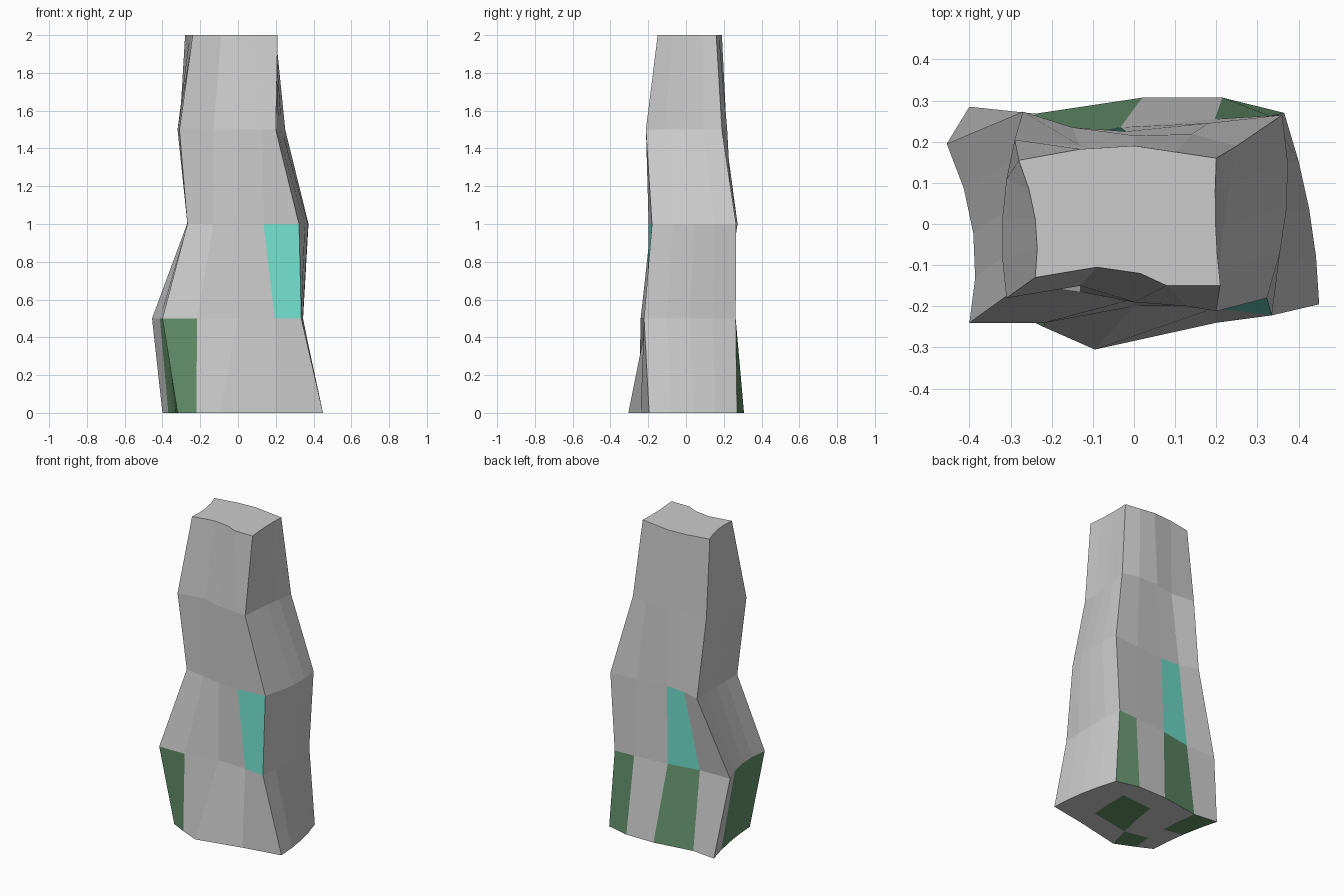
import bpy
import bmesh
from mathutils import Vector

if "Cube" in bpy.data.objects:
    bpy.data.objects.remove(bpy.data.objects["Cube"])

N = 4  # panels per side
# Each level: front edge (left to right), back edge (left to right), bow of left and right sides
LEVELS = [
    ([(-.32, -.20), (-.22, -.25), (-.095, -.305), (.20, -.24), (.45, -.195)],
     [(-.40, .285), (-.24, .268), (.02, .307), (.215, .307), (.365, .27)], .015, .018),
    ([(-.40, -.24), (-.217, -.24), (0, -.20), (.195, -.205), (.335, -.222)],
     [(-.455, .195), (-.24, .20), (-.033, .235), (.196, .255), (.33, .263)], .037, .012),
    ([(-.268, -.145), (-.13, -.165), (-.01, -.185), (.135, -.198), (.323, -.18)],
     [(-.27, .273), (-.15, .235), (-.02, .225), (.18, .245), (.36, .265)], .004, .03),
    ([(-.31, -.18), (-.13, -.15), (0, -.19), (.13, -.20), (.20, -.212)],
     [(-.29, .205), (-.13, .19), (0, .215), (.14, .218), (.25, .19)], -.02, -.008),
    ([(-.24, -.13), (-.09, -.105), (.015, -.12), (.08, -.15), (.21, -.15)],
     [(-.28, .155), (-.13, .182), (0, .19), (.10, .175), (.20, .16)], .02, -.007),
]


def material(name, rgb):
    m = bpy.data.materials.new(name)
    m.diffuse_color = (*rgb, 1)
    m.use_nodes = True
    m.node_tree.nodes["Principled BSDF"].inputs["Base Color"].default_value = m.diffuse_color
    return m


bm = bmesh.new()


def level_grid(front, back, bow_l, bow_r, z, filled):
    """Vertices keyed by (column, row); only the rim unless filled."""
    grid = {}
    for i in range(N + 1):
        for j in range(N + 1):
            if not filled and 0 < i < N and 0 < j < N:
                continue
            t, u = j / N, i / N
            p = Vector(front[i]).lerp(Vector(back[i]), t)
            p.x += 4 * t * (1 - t) * (bow_l * (1 - u) + bow_r * u)
            grid[i, j] = bm.verts.new((p.x, p.y, z))
    return grid


levels = [level_grid(*lv, k * .5, k in (0, 4)) for k, lv in enumerate(LEVELS)]

# Wall paths around the rim, one per side
SIDES = {
    "front": [(i, 0) for i in range(N + 1)],
    "right": [(N, j) for j in range(N + 1)],
    "back": [(i, N) for i in range(N + 1)],
    "left": [(0, j) for j in range(N + 1)],
}
GREEN, TEAL = 1, 2
WALL_PAINT = {("front", 0, 0): GREEN, ("back", 0, 1): GREEN, ("back", 0, 3): GREEN,
              ("left", 0, 0): GREEN, ("left", 0, 1): GREEN, ("left", 0, 2): GREEN,
              ("front", 1, 3): TEAL, ("back", 1, 1): TEAL}
BASE_PAINT = {(1, 0), (2, 1), (2, 2), (0, 2), (0, 3)}

# Side walls
for k in range(len(levels) - 1):
    lo, hi = levels[k], levels[k + 1]
    for side, path in SIDES.items():
        for n, (a, b) in enumerate(zip(path, path[1:])):
            f = bm.faces.new((lo[a], lo[b], hi[b], hi[a]))
            f.material_index = WALL_PAINT.get((side, k, n), 0)

# Base and top caps
for grid, painted in ((levels[0], BASE_PAINT), (levels[-1], set())):
    for i in range(N):
        for j in range(N):
            f = bm.faces.new((grid[i, j], grid[i + 1, j], grid[i + 1, j + 1], grid[i, j + 1]))
            f.material_index = GREEN if (i, j) in painted else 0

bmesh.ops.recalc_face_normals(bm, faces=bm.faces)
mesh = bpy.data.meshes.new("stone_pillar")
bm.to_mesh(mesh)
bm.free()
mesh.materials.append(None)
mesh.materials.append(material("moss_green", (.13, .29, .15)))
mesh.materials.append(material("teal_crystal", (.17, .75, .62)))
bpy.context.collection.objects.link(bpy.data.objects.new("stone_pillar", mesh))
